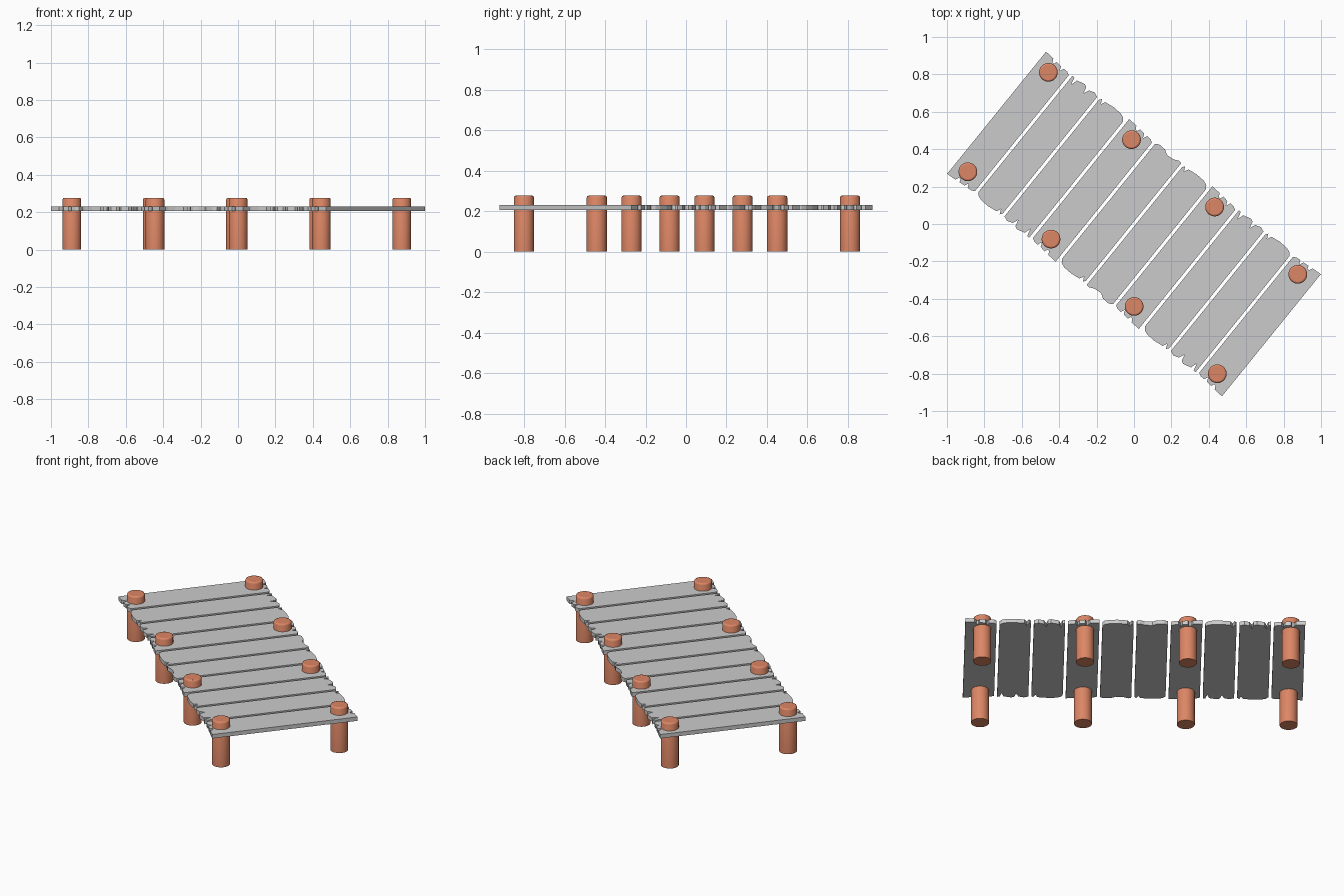
import bpy, bmesh, math

if "Cube" in bpy.data.objects:
    bpy.data.objects.remove(bpy.data.objects["Cube"])

ANGLE = math.radians(-39)
COUNT, PITCH, WIDTH = 10, 0.1907, 0.174
HALF_V = 0.42
Z0, Z1 = 0.207, 0.231

# Worn plank ends: (fraction across plank, depth cut from the end)
WORN = [
    [(0, 0), (.30, .003), (.36, .022), (.42, .024), (.46, .006), (.64, .010),
     (.70, .034), (.76, .010), (.90, .012), (1, .022)],
    [(0, .010), (.08, .012), (.14, .052), (.20, .016), (.45, .004), (.55, .012),
     (.60, .048), (.68, .016), (.85, .006), (1, .016)],
    [(0, .022), (.06, .008), (.13, .034), (.20, .010), (.50, .003),
     (.78, .005), (.92, .014), (1, .032)],
]
SMOOTH_END = [(0, .016), (.12, .004), (.35, .006), (.5, .022), (.75, .018), (.9, .006), (1, .008)]


def worn_end(i):
    """Outline points of the far end of plank i."""
    if i == 4:
        prof = SMOOTH_END
    elif i == COUNT - 1:
        prof = [(1 - t, d) for t, d in reversed(WORN[0])]
    else:
        prof = WORN[i % 3]
    u0 = (i - (COUNT - 1) / 2) * PITCH - WIDTH / 2
    return [(u0 + t * WIDTH, HALF_V - d) for t, d in prof]


def finish(bm, name):
    bmesh.ops.recalc_face_normals(bm, faces=bm.faces)
    me = bpy.data.meshes.new(name)
    bm.to_mesh(me)
    bm.free()
    ob = bpy.data.objects.new(name, me)
    bpy.context.collection.objects.link(ob)
    ob.rotation_euler.z = ANGLE
    return ob


# Deck planks: the near end is the far end of the opposite plank, turned round
for i in range(COUNT):
    outline = worn_end(i) + [(-u, -v) for u, v in worn_end(COUNT - 1 - i)]
    bm = bmesh.new()
    face = bm.faces.new([bm.verts.new((u, v, Z0)) for u, v in outline])
    ext = bmesh.ops.extrude_face_region(bm, geom=[face], use_keep_orig=True)
    top = [g for g in ext["geom"] if isinstance(g, bmesh.types.BMVert)]
    bmesh.ops.translate(bm, verts=top, vec=(0, 0, Z1 - Z0))
    finish(bm, f"plank_{i + 1}")

# Posts: round, with softened top rim
wood = bpy.data.materials.new("post_orange")
wood.diffuse_color = (0.72, 0.24, 0.13, 1)
wood.use_nodes = True
wood.node_tree.nodes["Principled BSDF"].inputs["Base Color"].default_value = wood.diffuse_color
POST_R, POST_H, RIM = 0.05, 0.277, 0.009
PROFILE = [(POST_R, 0), (POST_R, POST_H - RIM), (POST_R - RIM * .3, POST_H - RIM * .3),
           (POST_R - RIM, POST_H)]
SIDES = 32
for side, v in (("back", 0.342), ("front", -0.342)):
    for k in range(4):
        u = -0.866 + k * 0.572
        bm = bmesh.new()
        rings = [[bm.verts.new((u + r * math.cos(2 * math.pi * s / SIDES),
                                v + r * math.sin(2 * math.pi * s / SIDES), z))
                  for s in range(SIDES)] for r, z in PROFILE]
        for a, b in zip(rings, rings[1:]):
            for s in range(SIDES):
                n = (s + 1) % SIDES
                bm.faces.new((a[s], a[n], b[n], b[s])).smooth = True
        bm.faces.new(rings[0][::-1])
        bm.faces.new(rings[-1])
        # Keep the bottom edge crisp
        for e in bm.edges:
            if all(abs(w.co.z) < 1e-6 for w in e.verts):
                e.smooth = False
        post = finish(bm, f"{side}_post_{k + 1}")
        post.data.materials.append(wood)
